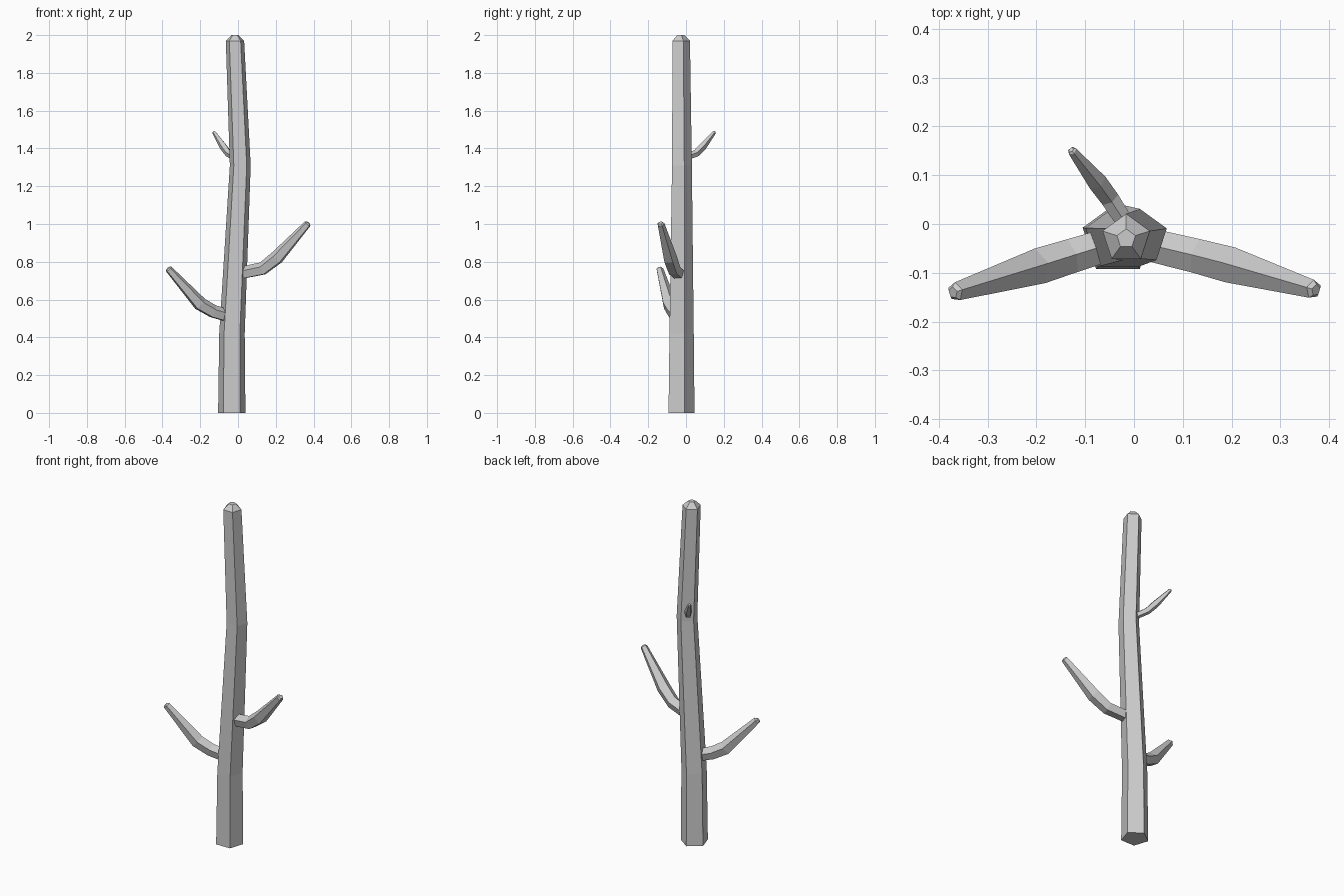
import bpy, bmesh, math
from mathutils import Vector

cube = bpy.data.objects.get("Cube")
if cube:
    bpy.data.objects.remove(cube)

bark = bpy.data.materials.new("grey bark")
bark.use_nodes = True
grey = (0.6, 0.6, 0.6, 1)
bark.diffuse_color = grey
bark.node_tree.nodes["Principled BSDF"].inputs["Base Color"].default_value = grey
SIDES = 5


def tube(name, rings, ridge, flat_rings=False):
    """Five-sided tube through (x, y, z, radius) rings, one corner facing ridge."""
    bm = bmesh.new()
    pts = [Vector(r[:3]) for r in rings]
    loops = []
    for i, p in enumerate(pts):
        before, after = pts[max(i - 1, 0)], pts[min(i + 1, len(pts) - 1)]
        t = Vector((0, 0, 1)) if flat_rings else (after - before).normalized()
        u = (ridge - t * ridge.dot(t)).normalized()
        v = t.cross(u)
        angles = [math.tau * k / SIDES for k in range(SIDES)]
        loops.append([bm.verts.new(p + rings[i][3] * (u * math.cos(a) + v * math.sin(a)))
                      for a in angles])
    for a, b in zip(loops, loops[1:]):
        for k in range(SIDES):
            n = (k + 1) % SIDES
            bm.faces.new((a[k], a[n], b[n], b[k]))
    bm.faces.new(loops[0][::-1])
    bm.faces.new(loops[-1])
    mesh = bpy.data.meshes.new(name)
    bm.to_mesh(mesh)
    bm.free()
    mesh.materials.append(bark)
    obj = bpy.data.objects.new(name, mesh)
    bpy.context.collection.objects.link(obj)


def branch(name, rings):
    # Close the branch with a small chamfered tip
    end, prev = Vector(rings[-1][:3]), Vector(rings[-2][:3])
    r = rings[-1][3]
    tip = end + (end - prev).normalized() * r * 0.4
    tube(name, rings + [(*tip, r * 0.6)], Vector((0, 0, 1)))


# Trunk with a gentle bend and a blunt top
tube("trunk", [(-0.033, -0.031, 0, 0.076), (-0.032, -0.03, 0.42, 0.071),
               (0.012, -0.027, 1.31, 0.058), (-0.016, -0.03, 1.97, 0.051),
               (-0.016, -0.03, 2.0, 0.02)], Vector((0, 1, 0)), True)

# Branches
branch("left_branch", [(0.0, -0.035, 0.735, 0.035), (0.13, -0.066, 0.762, 0.037),
                       (0.205, -0.086, 0.82, 0.039), (0.368, -0.134, 1.0, 0.02)])
branch("right_branch", [(-0.03, -0.035, 0.505, 0.035), (-0.13, -0.066, 0.535, 0.037),
                        (-0.2, -0.088, 0.575, 0.039), (-0.366, -0.139, 0.76, 0.02)])
branch("back_branch", [(-0.01, -0.01, 1.35, 0.018), (-0.05, 0.052, 1.373, 0.02),
                       (-0.077, 0.088, 1.41, 0.021), (-0.127, 0.15, 1.486, 0.01)])
